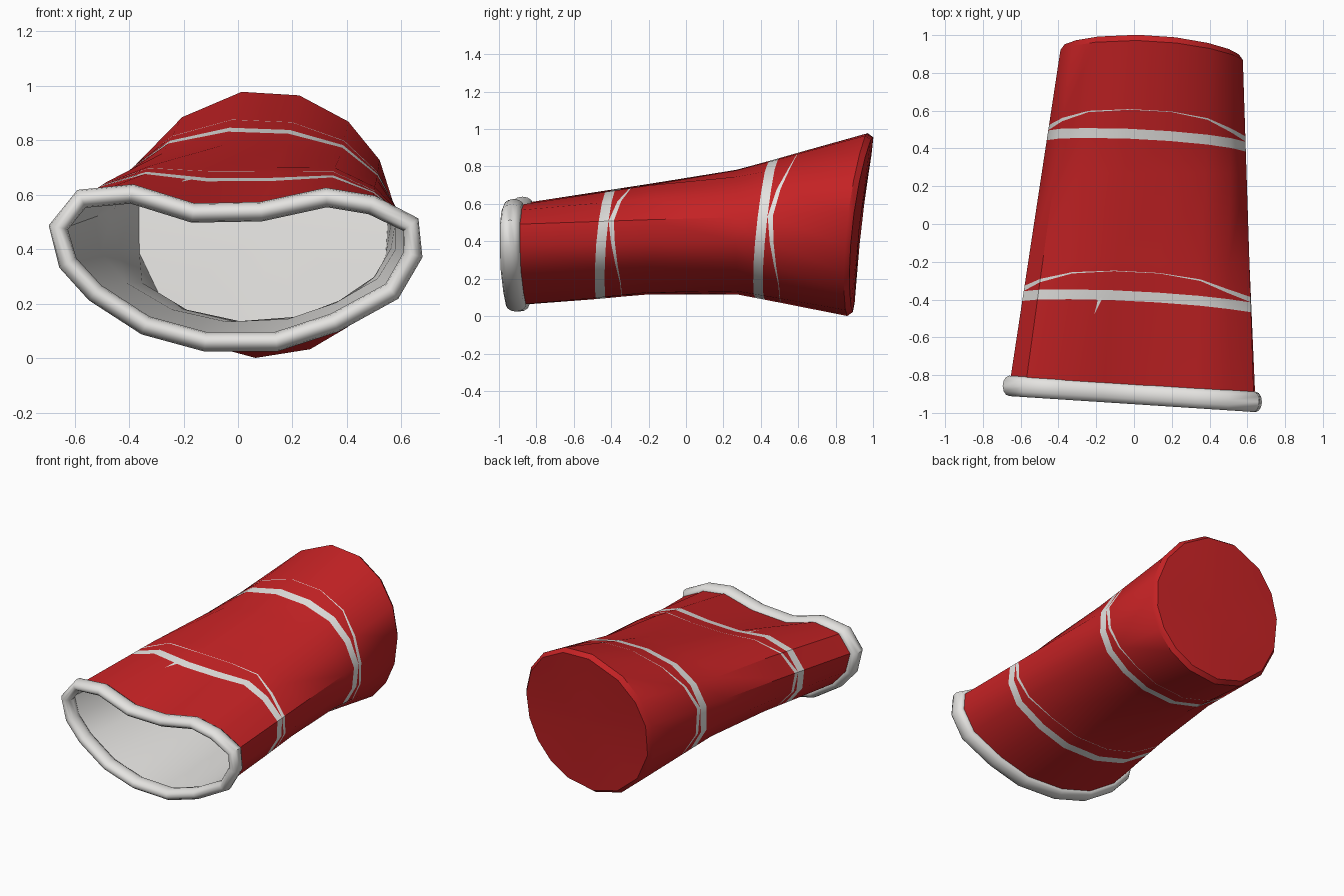
import bpy, bmesh, math
from mathutils import Vector

if "Cube" in bpy.data.objects:
    bpy.data.objects.remove(bpy.data.objects["Cube"])


def material(name, col):
    m = bpy.data.materials.new(name)
    m.diffuse_color = (*col, 1)
    m.use_nodes = True
    m.node_tree.nodes["Principled BSDF"].inputs["Base Color"].default_value = m.diffuse_color
    return m


RED = material("red plastic", (0.56, 0.016, 0.018))
WHITE = material("white plastic", (0.78, 0.77, 0.75))

# squashed mouth outline (x, z) and matching angles on the round base
MOUTH = [(-.66, .48), (-.575, .585), (-.39, .603), (-.165, .533), (.085, .538),
         (.325, .59), (.49, .563), (.635, .49), (.643, .38), (.565, .245),
         (.355, .13), (.14, .06), (-.12, .06), (-.34, .12), (-.525, .24), (-.625, .35)]
ANGLES = [168, 148, 127, 99, 74, 50, 28.6, 7, -14, -32, -50, -69, -93, -117, -142, -167]
N = len(MOUTH)
UP = [math.sin(math.radians(a)) for a in ANGLES]


def mouth(i):
    x, z = MOUTH[i]
    return Vector((x, -.90 - .065 * x, z))


def base(i):
    a = math.radians(ANGLES[i])
    x, z = .09 + .49 * math.cos(a), .492 + .492 * math.sin(a)
    y = .915 + .11 * (z - .49) - .05 * (x - .09) - .03 * math.cos(a) ** 2
    return Vector((x, y, z))


def lerp_table(y, table):
    for (a, va), (b, vb) in zip(table, table[1:]):
        if a <= y <= b:
            return va + (vb - va) * (y - a) / (b - a)
    return 0


def wall(i, y):
    """Point on the cup wall in column i at depth y, with the crushed waist."""
    p0, p1 = mouth(i), base(i)
    p = p0.lerp(p1, (y - p0.y) / (p1.y - p0.y))
    if p.z < .5:
        p.z += (.5 - p.z) * lerp_table(y, [(-.84, 0), (-.22, .17), (.27, .2), (.86, 0)])
    else:
        p.z -= (p.z - .5) * lerp_table(y, [(-.2, 0), (.27, .09), (.86, 0)])
    return p


def clamp(v):
    return max(0, min(1, v))


def stripe_rows(c, k):
    """Four edge rows: a wide band and the thin line that splits away from it."""
    rows = [[], [], [], []]
    for i in range(N):
        x = (mouth(i).x + base(i).x) / 2
        mid = c + k * UP[i] - .05 * x
        low, high = clamp(-UP[i] / .8), clamp((UP[i] - .3) / .6)
        gap = .001 + .085 * low + .10 * high
        width = .003 + .025 * (1 - low) * (1 - high)
        e = [mid - .026, mid + .026, mid + .026 + gap, mid + .026 + gap + width]
        for r, y in zip(rows, e):
            r.append(wall(i, y))
    return rows


def loft(name, rings, mats, row_mat, closed=False, cap=False, angle=35):
    bm = bmesh.new()
    vs = [[bm.verts.new(p) for p in r] for r in rings]
    n = len(rings[0])
    for r in range(len(vs) if closed else len(vs) - 1):
        a, b = vs[r], vs[(r + 1) % len(vs)]
        for i in range(n):
            j = (i + 1) % n
            f = bm.faces.new((a[i], a[j], b[j], b[i]))
            f.material_index = row_mat(r)
    if cap:
        c = bm.verts.new(sum(rings[-1], Vector()) / n)
        for i in range(n):
            bm.faces.new((vs[-1][i], vs[-1][(i + 1) % n], c))
    bmesh.ops.recalc_face_normals(bm, faces=bm.faces)
    me = bpy.data.meshes.new(name)
    bm.to_mesh(me)
    bm.free()
    for m in mats:
        me.materials.append(m)
    ob = bpy.data.objects.new(name, me)
    bpy.context.collection.objects.link(ob)
    bpy.ops.object.select_all(action='DESELECT')
    ob.select_set(True)
    bpy.context.view_layer.objects.active = ob
    bpy.ops.object.shade_smooth_by_angle(angle=math.radians(angle))
    return ob


front = [mouth(i) for i in range(N)]
back = [base(i) for i in range(N)]
waist_a = [wall(i, -.20) for i in range(N)]
waist_b = [wall(i, .27) for i in range(N)]


def shrink(ring, s, dy=0):
    c = sum(ring, Vector()) / len(ring)
    return [Vector((c.x + (p.x - c.x) * s, p.y + dy, c.z + (p.z - c.z) * s)) for p in ring]


# red outer wall with two white stripes cut in, bevelled base
rings = [front, *stripe_rows(-.415, .035), waist_a, waist_b,
         *stripe_rows(.435, .04), back, shrink(back, .955, .03)]
loft("cup_body", rings, [RED, WHITE], lambda r: int(r in (1, 3, 7, 9)), cap=True)

# white inside wall and floor
inner = [shrink(front, .97), shrink(waist_a, .945), shrink(waist_b, .945),
         shrink(back, .95, -.03)]
liner = loft("cup_inside", inner, [WHITE], lambda r: 0, cap=True)
liner.data.flip_normals()

# rolled rim: oval tube around the mouth
K = 12
tube = []
for k in range(K):
    t = math.tau * k / K
    ring = []
    for i in range(N):
        d = front[(i + 1) % N] - front[i - 1]
        out = Vector((-d.z, 0, d.x)).normalized()
        ring.append(front[i] + out * .036 * math.cos(t) + Vector((0, .054 * math.sin(t), 0)))
    tube.append(ring)
loft("rolled_rim", tube, [WHITE], lambda r: 0, closed=True, angle=50)
